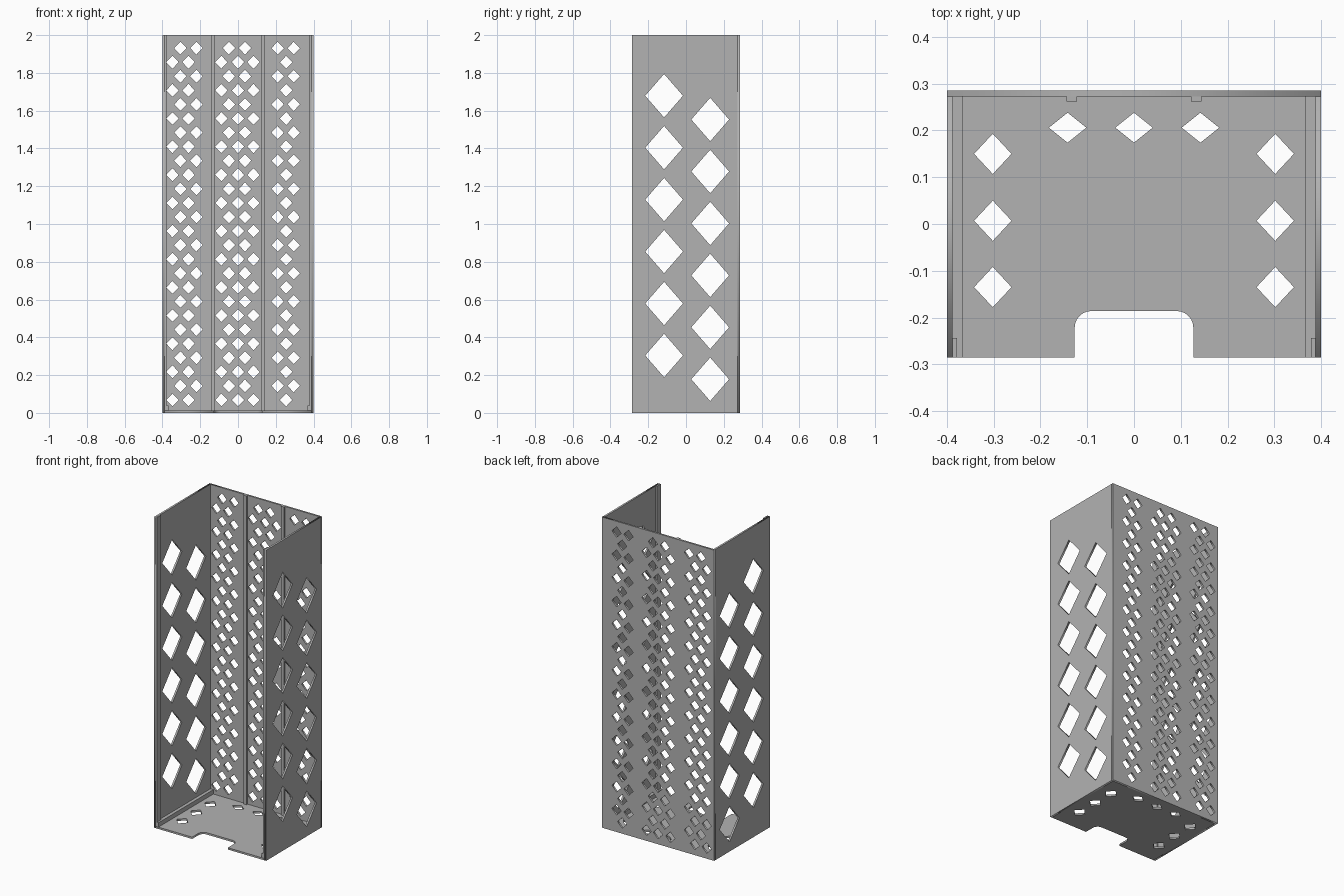
import bpy
import math
from mathutils import Euler, Matrix

if "Cube" in bpy.data.objects:
    bpy.data.objects.remove(bpy.data.objects["Cube"], do_unlink=True)

W, D, H, T = 0.4, 0.285, 2.0, 0.012   # half width, half depth, height, sheet thickness

grey = bpy.data.materials.new("plain grey")
grey.use_nodes = True
colour = (0.45, 0.45, 0.45, 1)
grey.diffuse_color = colour
grey.node_tree.nodes["Principled BSDF"].inputs["Base Color"].default_value = colour


def add_object(name, mesh):
    mesh.name = name
    mesh.materials.clear()
    mesh.materials.append(grey)
    obj = bpy.data.objects.new(name, mesh)
    bpy.context.collection.objects.link(obj)
    return obj


def rect(u0, u1, v0, v1):
    return [(u0, v0), (u1, v0), (u1, v1), (u0, v1)]


def diamond(u, v, a, b):
    return [(u - a, v), (u, v - b), (u + a, v), (u, v + b)]


def sheet(name, outline, holes, location, rotation=(0, 0, 0)):
    """Flat perforated sheet: a filled outline with holes, given thickness."""
    curve = bpy.data.curves.new(name + "_profile", 'CURVE')
    curve.dimensions = '2D'
    curve.fill_mode = 'BOTH'
    curve.extrude = T / 2
    for loop in [outline] + holes:
        spline = curve.splines.new('POLY')
        spline.points.add(len(loop) - 1)
        for point, (u, v) in zip(spline.points, loop):
            point.co = (u, v, 0, 1)
        spline.use_cyclic_u = True
    helper = bpy.data.objects.new(name + "_profile", curve)
    bpy.context.collection.objects.link(helper)
    graph = bpy.context.evaluated_depsgraph_get()
    mesh = bpy.data.meshes.new_from_object(helper.evaluated_get(graph))
    bpy.data.objects.remove(helper, do_unlink=True)
    angles = Euler([math.radians(a) for a in rotation])
    mesh.transform(Matrix.Translation(location) @ angles.to_matrix().to_4x4())
    return add_object(name, mesh)


def bar(name, x0, x1, y0, y1, z0, z1):
    x0, x1 = sorted((x0, x1))
    verts = [(x, y, z) for z in (z0, z1) for x, y in rect(x0, x1, y0, y1)]
    faces = [(3, 2, 1, 0), (4, 5, 6, 7)]
    faces += [(i, (i + 1) % 4, (i + 1) % 4 + 4, i + 4) for i in range(4)]
    mesh = bpy.data.meshes.new(name)
    mesh.from_pydata(verts, [], faces)
    return add_object(name, mesh)


# Back panel: alternating rows of small diamonds in three bands
row_a = (-0.305, -0.22, -0.048, 0.037, 0.21, 0.295)
row_b = (-0.347, -0.262, -0.088, 0, 0.082, 0.255)
back_holes = [diamond(x, 1.931 - 0.0745 * r, 0.033, 0.034)
              for r in range(26) for x in (row_b if r % 2 else row_a)]
sheet("back_panel", rect(-W, W, 0, H), back_holes, (0, D - T / 2, 0), (90, 0, 0))

# Side panels: two staggered columns of large diamonds
side_holes = [diamond(y, z + 0.275 * i, 0.1, 0.115)
              for y, z in ((-0.116, 0.304), (0.128, 0.178)) for i in range(6)]

# Floor: notched at the front, with diamonds round the sides and back
notch_x, notch_y, radius = 0.127, -0.186, 0.036
arc = [math.radians(a) for a in range(0, 91, 15)]
corner = [(notch_x - radius + radius * math.cos(a),
           notch_y - radius + radius * math.sin(a)) for a in arc]
right_half = [(W - T, D - T), (W - T, -D), (notch_x, -D)] + corner
floor_outline = right_half + [(-x, y) for x, y in reversed(right_half)]
floor_holes = [diamond(s * 0.302, y, 0.04, 0.043)
               for s in (-1, 1) for y in (0.15, 0.007, -0.135)]
floor_holes += [diamond(x, 0.206, 0.04, 0.032) for x in (-0.142, 0, 0.142)]
sheet("floor", floor_outline, floor_holes, (0, 0, T / 2))

for side, s in (("left", 1), ("right", -1)):
    sheet(side + "_panel", rect(-D, D - T, 0, H), side_holes,
          (s * (W - T / 2), 0, 0), (90, 0, 90))
    # Front lip, floor curb and back stiffening rib
    bar(side + "_front_lip", s * (W - T), s * 0.379, -D, -0.244, 0.04, H)
    bar(side + "_floor_curb", s * (W - T), s * 0.367, -D, D - T, T, 0.04)
    bar(side + "_back_rib", s * 0.122, s * 0.144, 0.262, D - T, T, H)
